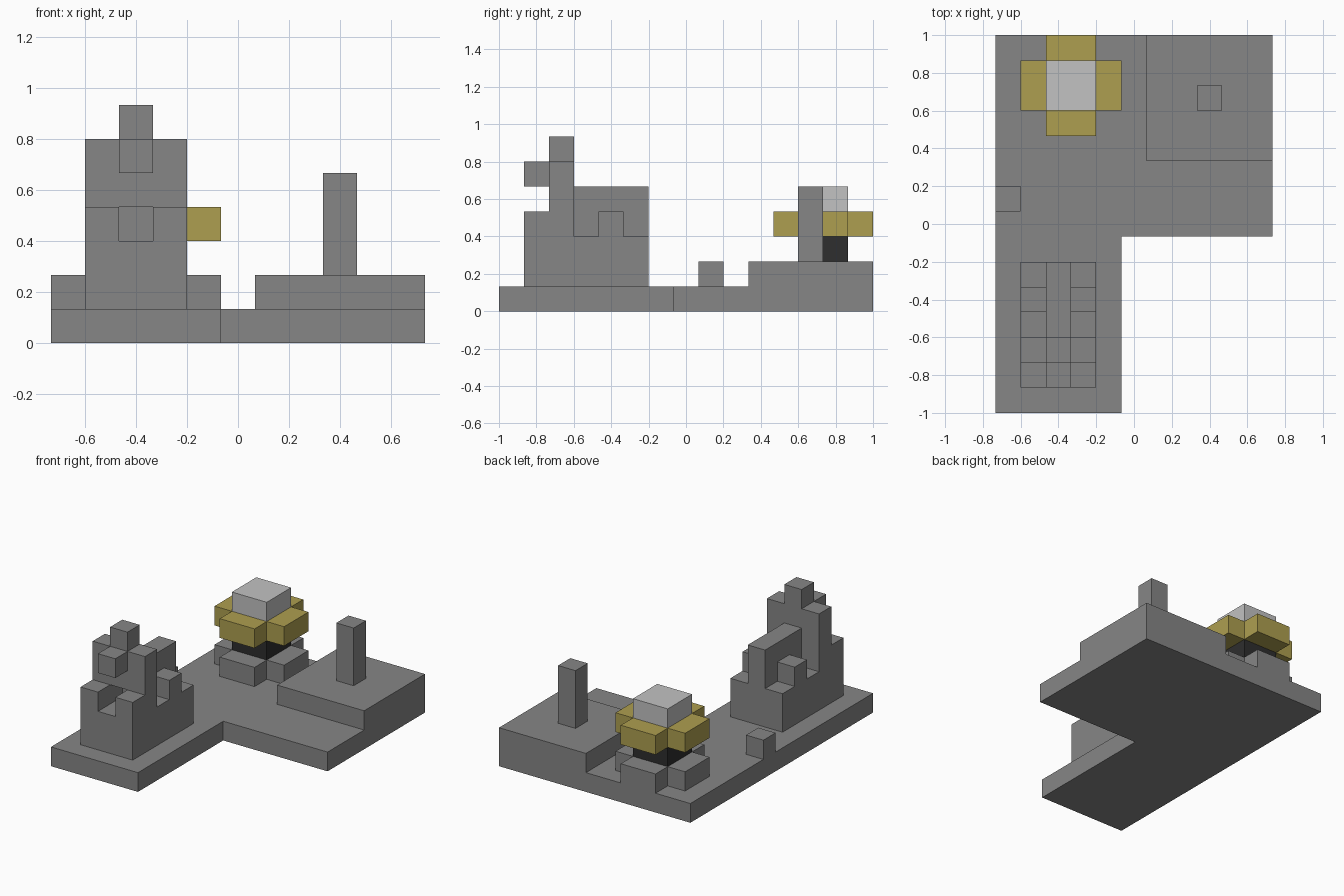
import bpy
import bmesh
from mathutils import Vector

if "Cube" in bpy.data.objects:
    bpy.data.objects.remove(bpy.data.objects["Cube"], do_unlink=True)

# One block is the grid unit; block coordinates start at the front right corner
UNIT = 2 / 15
ORIGIN = Vector((-5.5, -7.5, 0))


def linear(c):
    c /= 255
    return c / 12.92 if c <= 0.04045 else ((c + 0.055) / 1.055) ** 2.4


def material(name, *rgb):
    colour = [linear(c) for c in rgb] + [1]
    mat = bpy.data.materials.new(name)
    mat.use_nodes = True
    mat.diffuse_color = colour
    mat.node_tree.nodes["Principled BSDF"].inputs["Base Color"].default_value = colour
    return mat


stone = material("stone_grey", 134, 134, 134)
pale = material("pale_grey", 194, 194, 194)
gold = material("dull_gold", 174, 159, 80)
black = material("charcoal", 46, 46, 46)


def prism(name, outline, z0, z1, mat):
    """Extrude a flat outline, given in blocks, from z0 up to z1."""
    bm = bmesh.new()
    base = bm.faces.new([bm.verts.new((Vector((x, y, z0)) + ORIGIN) * UNIT)
                         for x, y in outline])
    top = bmesh.ops.extrude_face_region(bm, geom=[base])["geom"]
    bmesh.ops.translate(bm, vec=(0, 0, (z1 - z0) * UNIT),
                        verts=[v for v in top if isinstance(v, bmesh.types.BMVert)])
    bmesh.ops.recalc_face_normals(bm, faces=bm.faces)
    mesh = bpy.data.meshes.new(name)
    bm.to_mesh(mesh)
    bm.free()
    mesh.materials.append(mat)
    obj = bpy.data.objects.new(name, mesh)
    bpy.context.collection.objects.link(obj)
    return obj


def box(name, xs, ys, zs, mat=stone):
    (x0, x1), (y0, y1) = xs, ys
    return prism(name, [(x0, y0), (x1, y0), (x1, y1), (x0, y1)], *zs, mat)


def cross(name, cx, cy, zs, mat):
    """Plus-shaped slab: one arm corner trio turned four times."""
    outline = []
    for c, s in ((1, 0), (0, 1), (-1, 0), (0, -1)):
        for x, y in ((2, -1), (2, 1), (1, 1)):
            outline.append((cx + c * x - s * y, cy + s * x + c * y))
    return prism(name, outline, *zs, mat)


# Ground: L-shaped slab, raised terrace with a post, and a small edge block
prism("ground_slab", [(0, 0), (5, 0), (5, 7), (11, 7), (11, 15), (0, 15)], 0, 1, stone)
box("terrace", (6, 11), (10, 15), (1, 2))
box("terrace_post", (8, 9), (12, 13), (2, 5))
box("edge_block", (0, 1), (8, 9), (1, 2))

# Beacon: stone cross, dark neck, gold cross and pale cap
cross("beacon_foot", 3, 13, (1, 2), stone)
box("beacon_neck", (2, 4), (12, 14), (2, 3), black)
cross("beacon_ring", 3, 13, (3, 4), gold)
box("beacon_cap", (2, 4), (12, 14), (4, 5), pale)

# Statue: plinth, central ridge, shoulders, head and snout
box("statue_plinth", (1, 4), (1, 6), (1, 3))
box("statue_ridge", (2, 3), (3, 6), (3, 5))
box("statue_shoulders", (1, 4), (2, 3), (4, 6))
box("statue_head", (2, 3), (2, 3), (6, 7))
box("statue_snout", (2, 3), (1, 2), (5, 6))

# Paired blocks on both sides of the front niche and of the ridge
for side, x in (("right", 1), ("left", 3)):
    box("niche_wall_" + side, (x, x + 1), (1, 3), (3, 4))
    box("flank_block_" + side, (x, x + 1), (4, 5), (3, 4))
